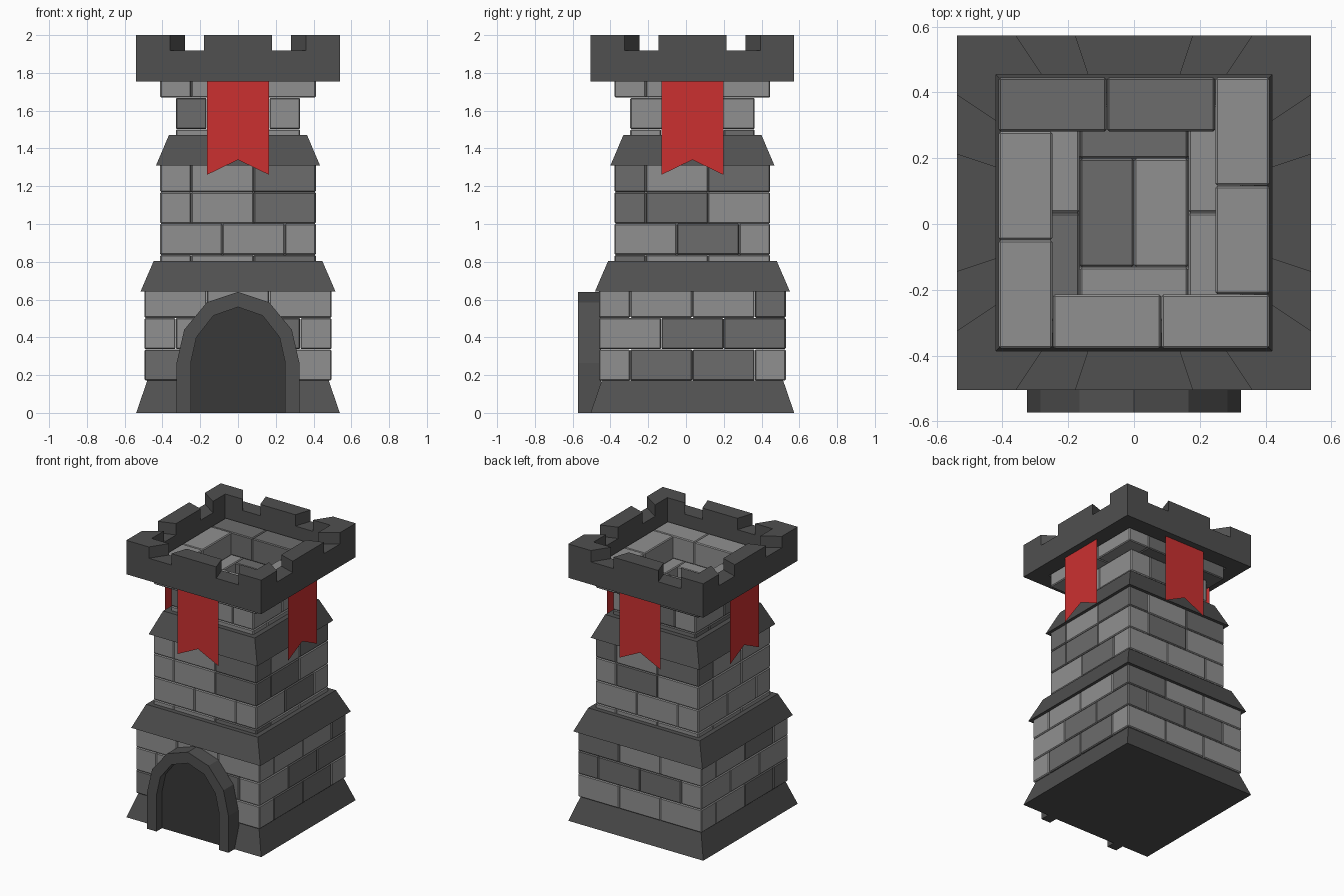
import bpy, bmesh, random
from mathutils import Matrix, Vector

if "Cube" in bpy.data.objects:
    bpy.data.objects.remove(bpy.data.objects["Cube"])

random.seed(4)
CY = 0.034            # the tower sits slightly back because the doorway protrudes
U, P = 0.165, 0.1665  # brick width, course height
Z0 = 0.17


def material(name, rgb):
    m = bpy.data.materials.new(name)
    m.diffuse_color = (*rgb, 1)
    m.use_nodes = True
    m.node_tree.nodes["Principled BSDF"].inputs["Base Color"].default_value = m.diffuse_color
    return m


LIGHT = material("light_stone", (0.28, 0.28, 0.28))
DARK = material("dark_stone", (0.15, 0.15, 0.15))
TRIM = material("trim_stone", (0.08, 0.08, 0.08))
DOOR = material("door_shade", (0.04, 0.04, 0.04))
RED = material("red_cloth", (0.6, 0.03, 0.03))


def finish(name, bm, *mats):
    bmesh.ops.recalc_face_normals(bm, faces=bm.faces)
    me = bpy.data.meshes.new(name)
    bm.to_mesh(me)
    bm.free()
    for m in mats:
        me.materials.append(m)
    ob = bpy.data.objects.new(name, me)
    bpy.context.collection.objects.link(ob)
    return ob


def brick(bm, rot, x0, x1, y0, y1, k):
    """One brick in course k, with its plan turned or mirrored by rot."""
    g = 0.001
    size = Matrix.Diagonal((x1 - x0 - g, y1 - y0 - g, P - g, 1))
    pos = Matrix.Translation(((x0 + x1) / 2, (y0 + y1) / 2, Z0 + P * (k + 0.5)))
    shift = Matrix.Translation((0, CY, 0))
    v = bmesh.ops.create_cube(bm, size=1, matrix=shift @ rot @ pos @ size)["verts"]
    idx = int(random.random() < 0.3)
    for f in {f for w in v for f in w.link_faces}:
        f.material_index = idx


def quarter(i):
    return Matrix.Rotation(i * 1.5707963268, 4, 'Z')


def straight_course(bm, k, n, turned):
    """Two full walls of n bricks, with n-1 bricks between them on the other sides."""
    h = n * U
    for i in (0, 2):
        for j in range(n):
            brick(bm, quarter(i + turned), -h + 2*U*j, -h + 2*U*(j + 1), -h, -h + U, k)
        for j in range(n - 1):
            x = -h + U + 2*U*j
            brick(bm, quarter(i + 1 + turned), x, x + 2*U, -h, -h + U, k)


def pinwheel_course(bm, k, mirrored):
    h = 2.5 * U
    flip = Matrix.Diagonal((-1 if mirrored else 1, 1, 1, 1))
    for i in range(4):
        for j in range(2):
            x = -h + U + 2*U*j
            brick(bm, flip @ quarter(i), x, x + 2*U, -h, -h + U, k)


def bricks_object(name, bm):
    ob = finish(name, bm, LIGHT, DARK)
    bev = ob.modifiers.new("worn_edges", 'BEVEL')
    bev.width, bev.segments = 0.006, 1


# Brick courses: wide base, middle, narrow neck, and parapet walk
bm = bmesh.new()
for k in range(3):
    straight_course(bm, k, 3, k % 2)
bricks_object("lower_bricks", bm)

bm = bmesh.new()
for k in range(3, 7):
    pinwheel_course(bm, k, k == 4)
bricks_object("middle_bricks", bm)

bm = bmesh.new()
straight_course(bm, 7, 2, 0)
straight_course(bm, 8, 2, 1)
for x in (-U, 0):     # roof floor inside the neck
    brick(bm, Matrix(), x, x + U, -U, U, 7)
bricks_object("neck_bricks", bm)

bm = bmesh.new()
pinwheel_course(bm, 9, False)
bricks_object("parapet_bricks", bm)


# Sloped stone bands
def band(name, z0, z1, h0, h1):
    bm = bmesh.new()
    for v in bmesh.ops.create_cube(bm, size=2)["verts"]:
        h, z = (h1, z1) if v.co.z > 0 else (h0, z0)
        v.co = Vector((v.co.x * h, v.co.y * h + CY, z))
    finish(name, bm, TRIM)


band("base_skirt", 0, 0.172, 0.539, 0.48)
band("lower_band", 0.643, 0.805, 0.516, 0.446)
band("upper_band", 1.31, 1.47, 0.434, 0.366)

# Crenellated crown: square ring whose merlons are extruded upward
bm = bmesh.new()
loops = []
for h, z in ((0.42, 1.755), (0.539, 1.755), (0.539, 1.918), (0.42, 1.918)):
    loops.append([bm.verts.new(Matrix.Translation((0, CY, 0)) @ quarter(i) @ Vector((t * h, -h, z)))
                  for i in range(4) for t in (-1, -2/3, -1/3, 1/3, 2/3)])
merlons = []
for j in range(20):
    n = (j + 1) % 20
    for a in range(4):
        b = (a + 1) % 4
        f = bm.faces.new((loops[a][j], loops[a][n], loops[b][n], loops[b][j]))
        if a == 2 and j % 5 in (0, 2, 4):
            merlons.append(f)
bmesh.ops.recalc_face_normals(bm, faces=bm.faces)
ext = bmesh.ops.extrude_face_region(bm, geom=merlons)["geom"]
for v in ext:
    if isinstance(v, bmesh.types.BMVert):
        v.co.z = 2.0
bmesh.ops.delete(bm, geom=[f for f in merlons if f.is_valid], context='FACES_ONLY')
finish("crown", bm, TRIM)

# Arched doorway: frame and recessed panel
OUTER = [(0.325, 0), (0.325, 0.265), (0.285, 0.44), (0.165, 0.585), (0, 0.64)]
INNER = [(0.25, 0), (0.25, 0.265), (0.22, 0.40), (0.13, 0.515), (0, 0.56)]


def arch(half):
    return half + [(-x, z) for x, z in reversed(half[:-1])]


bm = bmesh.new()
rails = [[bm.verts.new((x, y, z)) for x, z in arch(pts)]
         for pts, y in ((OUTER, -0.573), (INNER, -0.573), (INNER, -0.45), (OUTER, -0.45))]
for a in range(4):
    p, q = rails[a], rails[(a + 1) % 4]
    for j in range(len(p) - 1):
        bm.faces.new((p[j], p[j + 1], q[j + 1], q[j]))
for e in (0, -1):
    bm.faces.new([r[e] for r in rails])
finish("door_frame", bm, TRIM)

bm = bmesh.new()
front, back = [[bm.verts.new((x, y, z)) for x, z in arch(INNER)] for y in (-0.51, -0.45)]
bm.faces.new(front)
bm.faces.new(back)
for j in range(len(front)):
    n = (j + 1) % len(front)
    bm.faces.new((front[j], front[n], back[n], back[j]))
finish("door_panel", bm, DOOR)

# Swallow-tailed cloth banners, one per side
for i, side in enumerate(("front", "right", "back", "left")):
    bm = bmesh.new()
    m = Matrix.Translation((0, CY, 0)) @ quarter(i)
    top = [bm.verts.new(m @ Vector((x, -0.49, 1.756))) for x in (-U, 0, U)]
    low = [bm.verts.new(m @ Vector((x, -0.49, z))) for x, z in ((-U, 1.26), (0, 1.34), (U, 1.26))]
    for j in range(2):
        bm.faces.new((low[j], low[j + 1], top[j + 1], top[j]))
    finish(side + "_banner", bm, RED)
